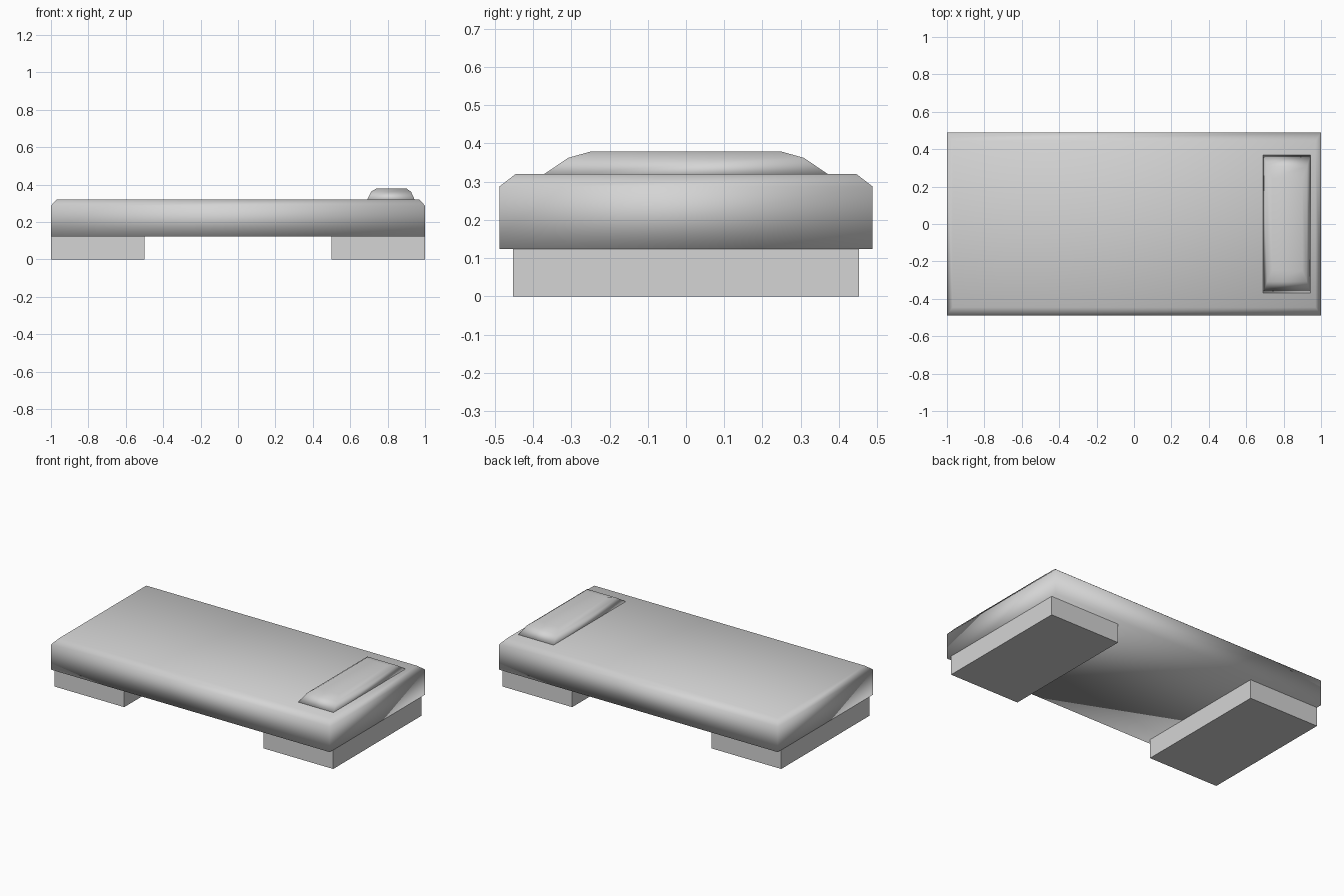
import bpy
import bmesh

cube = bpy.data.objects.get("Cube")
if cube:
    bpy.data.objects.remove(cube, do_unlink=True)

grey = bpy.data.materials.new("plain_grey")
grey.use_nodes = True
colour = (0.66, 0.66, 0.66, 1)
grey.diffuse_color = colour
grey.node_tree.nodes["Principled BSDF"].inputs["Base Color"].default_value = colour


def stack(name, rings, smooth):
    """Closed solid through rectangular rings: (x0, x1, half_depth, z)."""
    bm = bmesh.new()
    loops = []
    for x0, x1, hy, z in rings:
        corners = [(x0, -hy), (x1, -hy), (x1, hy), (x0, hy)]
        loops.append([bm.verts.new((x, y, z)) for x, y in corners])
    for low, high in zip(loops, loops[1:]):
        for i in range(4):
            j = (i + 1) % 4
            bm.faces.new((low[i], low[j], high[j], high[i]))
    bm.faces.new(loops[0][::-1])
    bm.faces.new(loops[-1])
    bmesh.ops.recalc_face_normals(bm, faces=bm.faces[:])
    for face in bm.faces:
        face.smooth = smooth
    mesh = bpy.data.meshes.new(name)
    bm.to_mesh(mesh)
    bm.free()
    mesh.materials.append(grey)
    obj = bpy.data.objects.new(name, mesh)
    bpy.context.collection.objects.link(obj)
    return obj


# Mattress with a chamfered, softly shaded top edge
stack("mattress", [
    (-1, 1, 0.488, 0.123),
    (-1, 1, 0.488, 0.287),
    (-0.97, 0.97, 0.445, 0.32),
], True)

# Pillow at the head end, rounded in steps
stack("pillow", [
    (0.69, 0.945, 0.373, 0.318),
    (0.712, 0.925, 0.308, 0.362),
    (0.74, 0.90, 0.247, 0.379),
], True)

# Base blocks under both ends
for name, x0, x1 in (("left_base_block", 0.5, 1), ("right_base_block", -1, -0.5)):
    stack(name, [(x0, x1, 0.452, 0), (x0, x1, 0.452, 0.124)], False)
